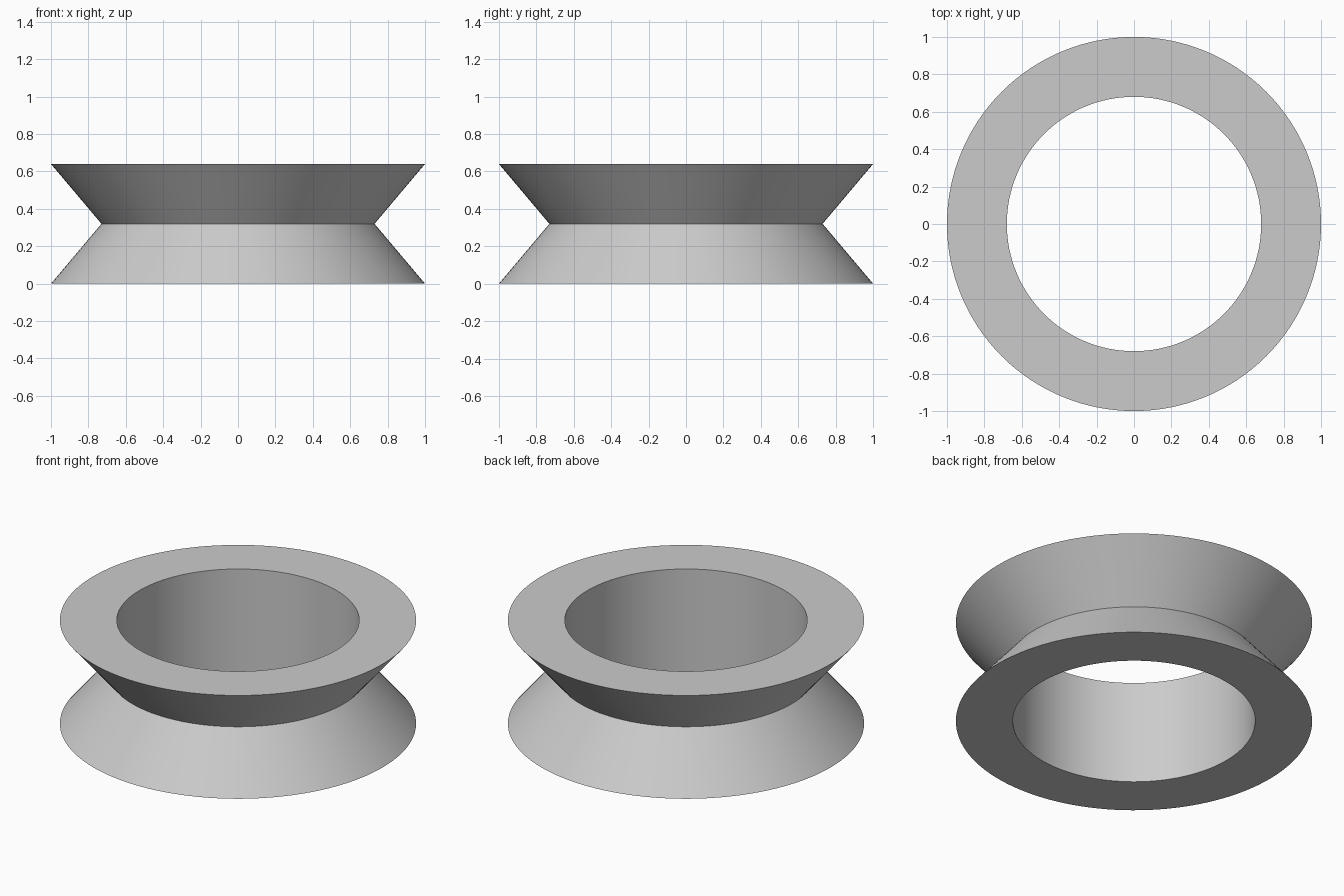
import bpy
import bmesh
from math import radians, tau
from mathutils import Matrix, Vector

if "Cube" in bpy.data.objects:
    bpy.data.objects.remove(bpy.data.objects["Cube"], do_unlink=True)

SEGMENTS = 128
HEIGHT = 0.64
RIM, WAIST, BORE = 1.0, 0.73, 0.68

# Plain grey material
grey = bpy.data.materials.new("plain grey")
grey.use_nodes = True
colour = (0.6, 0.6, 0.6, 1)
grey.diffuse_color = colour
grey.node_tree.nodes["Principled BSDF"].inputs["Base Color"].default_value = colour

# Closed cross-section: bore, flat ends and V groove, turned about z
profile = [(BORE, 0), (RIM, 0), (WAIST, HEIGHT / 2), (RIM, HEIGHT), (BORE, HEIGHT)]
bm = bmesh.new()
rings = []
for i in range(SEGMENTS):
    turn = Matrix.Rotation(tau * i / SEGMENTS, 3, "Z")
    rings.append([bm.verts.new(turn @ Vector((r, 0, z))) for r, z in profile])
for i, ring in enumerate(rings):
    following = rings[(i + 1) % SEGMENTS]
    for j in range(len(profile)):
        k = (j + 1) % len(profile)
        bm.faces.new((ring[j], following[j], following[k], ring[k]))
bmesh.ops.recalc_face_normals(bm, faces=bm.faces)

mesh = bpy.data.meshes.new("grooved_ring")
bm.to_mesh(mesh)
bm.free()
mesh.materials.append(grey)
ring_object = bpy.data.objects.new("grooved_ring", mesh)
bpy.context.collection.objects.link(ring_object)

# Smooth round walls with crisp rims and waist
bpy.ops.object.select_all(action="DESELECT")
ring_object.select_set(True)
bpy.context.view_layer.objects.active = ring_object
bpy.ops.object.shade_smooth_by_angle(angle=radians(30))
